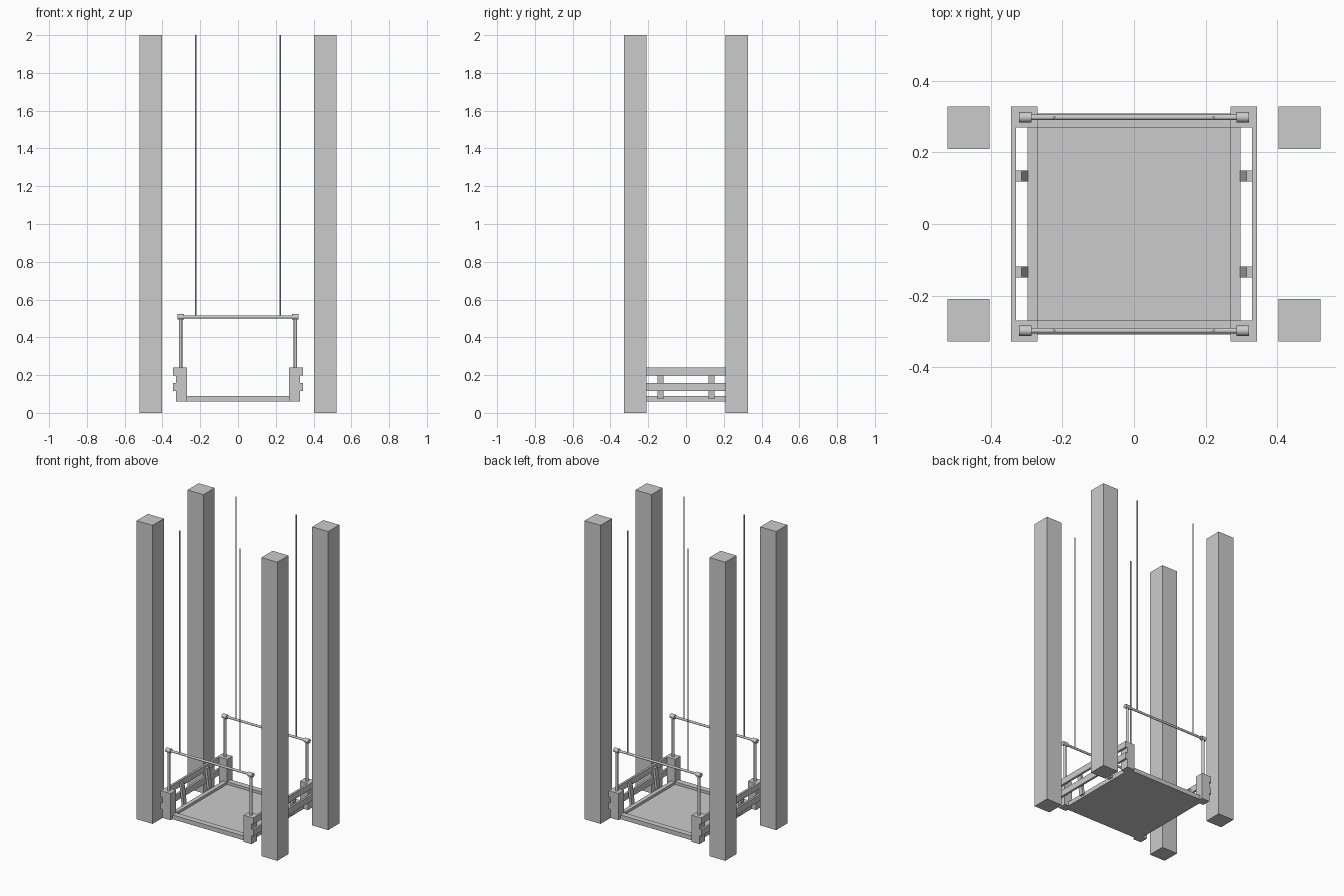
import bpy, bmesh, math
from mathutils import Vector

cube = bpy.data.objects.get("Cube")
if cube:
    bpy.data.objects.remove(cube, do_unlink=True)

grey = bpy.data.materials.new("plain grey")
grey.use_nodes = True
tone = (0.6, 0.6, 0.6, 1)
grey.diffuse_color = tone
grey.node_tree.nodes["Principled BSDF"].inputs["Base Color"].default_value = tone


def finish(name, bm, smooth=False):
    bmesh.ops.recalc_face_normals(bm, faces=bm.faces)
    mesh = bpy.data.meshes.new(name)
    bm.to_mesh(mesh)
    bm.free()
    mesh.materials.append(grey)
    obj = bpy.data.objects.new(name, mesh)
    bpy.context.collection.objects.link(obj)
    if smooth:
        bpy.ops.object.select_all(action="DESELECT")
        obj.select_set(True)
        bpy.context.view_layer.objects.active = obj
        bpy.ops.object.shade_smooth_by_angle(angle=math.radians(40))
    return obj


def box(name, low, high):
    """Box between two opposite corners."""
    low, high = Vector(low), Vector(high)
    bm = bmesh.new()
    bmesh.ops.create_cube(bm, size=1)
    for v in bm.verts:
        v.co = (low + high) / 2 + v.co * (high - low)
    return finish(name, bm)


def rod(name, start, end, radius, sides=16):
    """Round rod between two points."""
    start, end = Vector(start), Vector(end)
    axis = end - start
    bm = bmesh.new()
    bmesh.ops.create_cone(bm, cap_ends=True, segments=sides, radius1=radius,
                          radius2=radius, depth=axis.length)
    turn = axis.to_track_quat("Z", "Y")
    for v in bm.verts:
        v.co = (start + end) / 2 + turn @ v.co
    return finish(name, bm, True)


def span(a, b, sign):
    return sorted((a * sign, b * sign))


# Platform floor with a raised rim
box("platform_floor", (-0.298, -0.309, 0.06), (0.298, 0.309, 0.072))
for side, s in (("right", -1), ("left", 1)):
    x0, x1 = span(0.27, 0.298, s)
    box(side + "_rim", (x0, -0.27, 0.06), (x1, 0.27, 0.089))
for end, t in (("front", -1), ("back", 1)):
    y0, y1 = span(0.27, 0.309, t)
    box(end + "_rim", (-0.27, y0, 0.06), (0.27, y1, 0.089))

# Side rails
for side, s in (("right", -1), ("left", 1)):
    x0, x1 = span(0.329, 0.343, s)
    for level, z in (("lower", 0.117), ("upper", 0.197)):
        box(f"{side}_{level}_rail", (x0, -0.328, z), (x1, 0.328, z + 0.042))

for end, t in (("front", -1), ("back", 1)):
    for side, s in (("right", -1), ("left", 1)):
        name = f"{end}_{side}_"

        # Tall shaft pillar
        x0, x1 = span(0.403, 0.521, s)
        y0, y1 = span(0.21, 0.328, t)
        box(name + "pillar", (x0, y0, 0), (x1, y1, 2))

        # Corner block of the platform
        x0, x1 = span(0.27, 0.329, s)
        y0, y1 = span(0.27, 0.328, t)
        box(name + "corner_block", (x0, y0, 0.06), (x1, y1, 0.239))

        # Rail strut leaning in to the platform edge
        y0, y1 = span(0.119, 0.15, t)
        bm = bmesh.new()
        profile = [(0.33, 0.225), (0.314, 0.225), (0.296, 0.085),
                   (0.296, 0.074), (0.312, 0.074)]
        face = bm.faces.new([bm.verts.new((x * s, y0, z)) for x, z in profile])
        new = bmesh.ops.extrude_face_region(bm, geom=[face])["geom"]
        bmesh.ops.translate(bm, vec=(0, y1 - y0, 0),
                            verts=[g for g in new if isinstance(g, bmesh.types.BMVert)])
        finish(name + "rail_strut", bm)

        # Post, crossbar collar and hoisting cable
        y = 0.298 * t
        rod(name + "post", (0.304 * s, y, 0.235), (0.304 * s, y, 0.508), 0.009)
        rod(name + "collar", (0.287 * s, y, 0.508), (0.321 * s, y, 0.508), 0.0145)
        rod(name + "cable", (0.223 * s, y, 0.508), (0.223 * s, y, 2), 0.004, 12)

    # Crossbar between the posts
    rod(end + "_crossbar", (-0.304, 0.298 * t, 0.508), (0.304, 0.298 * t, 0.508), 0.0075)
